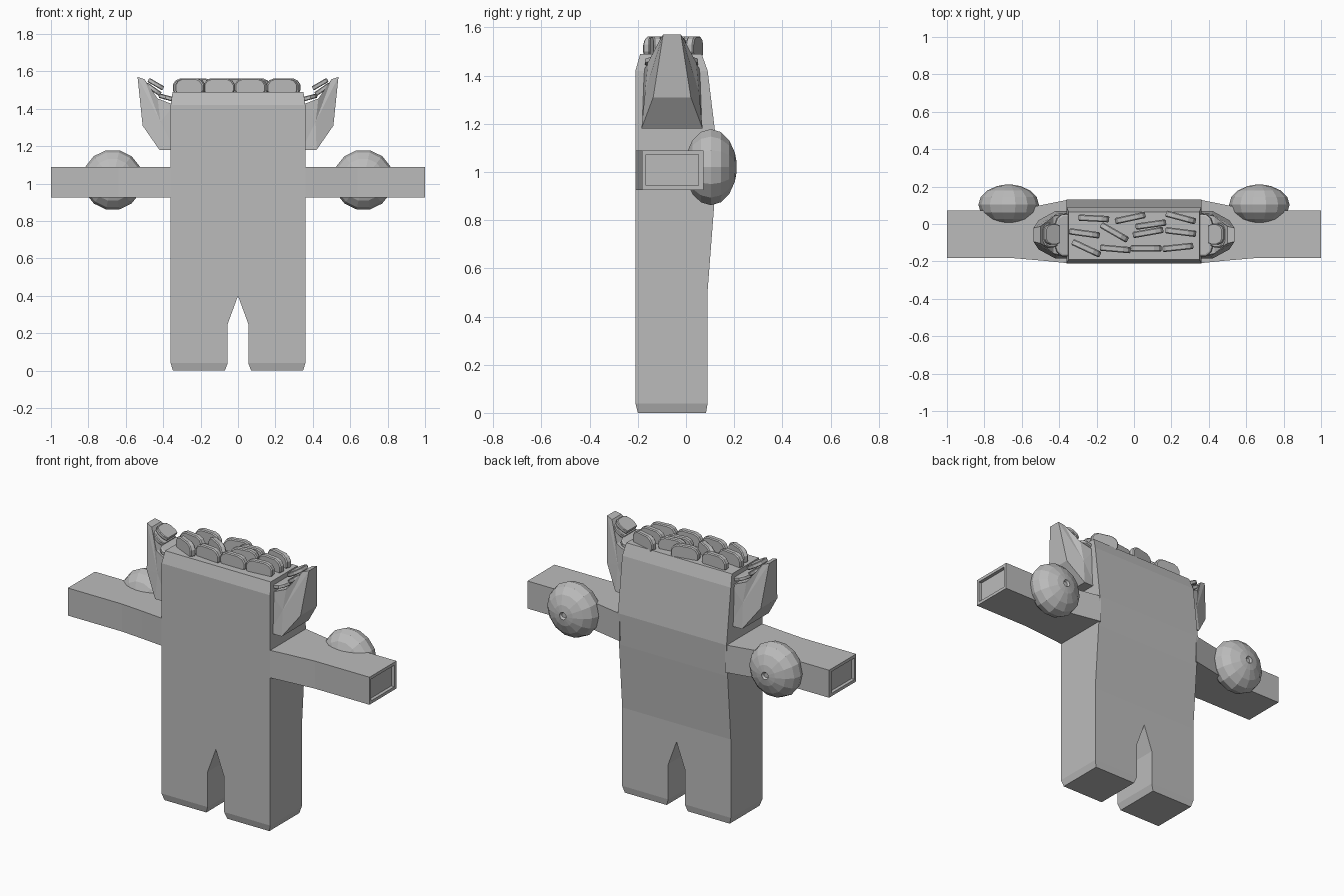
import bpy, bmesh, math
from mathutils import Matrix, Vector

if "Cube" in bpy.data.objects:
    bpy.data.objects.remove(bpy.data.objects["Cube"])

grey = bpy.data.materials.new("stone grey")
grey.diffuse_color = (0.5, 0.5, 0.5, 1)
grey.use_nodes = True
grey.node_tree.nodes["Principled BSDF"].inputs["Base Color"].default_value = grey.diffuse_color


def finish(name, bm, mirror=False):
    bmesh.ops.recalc_face_normals(bm, faces=bm.faces)
    me = bpy.data.meshes.new(name)
    bm.to_mesh(me)
    bm.free()
    me.materials.append(grey)
    ob = bpy.data.objects.new(name, me)
    bpy.context.collection.objects.link(ob)
    if mirror:
        ob.modifiers.new("Mirror", 'MIRROR')
    return ob


def loft(rings):
    """Join equal-length rings of points with faces and cap both ends."""
    bm = bmesh.new()
    vs = [[bm.verts.new(p) for p in r] for r in rings]
    n = len(vs[0])
    for a, b in zip(vs, vs[1:]):
        for i in range(n):
            j = (i + 1) % n
            bm.faces.new((a[i], a[j], b[j], b[i]))
    bm.faces.new(vs[0])
    bm.faces.new(vs[-1])
    return bm


# Body with two legs: stacked rectangles (z, x0, x1, y0, y1), right half mirrored
levels = [(0, .07, .348, -.2, .083), (.04, .055, .36, -.21, .09),
          (.25, .055, .36, -.21, .09), (.40, 0, .36, -.21, .09),
          (.51, 0, .36, -.21, .09), (.9, 0, .36, -.21, .12),
          (1.09, 0, .36, -.21, .13), (1.42, 0, .36, -.21, .09),
          (1.49, 0, .35, -.19, .065)]
bm = loft([[(x0, y0, z), (x1, y0, z), (x1, y1, z), (x0, y1, z)]
           for z, x0, x1, y0, y1 in levels])
bmesh.ops.recalc_face_normals(bm, faces=bm.faces)
seam = [f for f in bm.faces if all(abs(v.co.x) < 1e-5 for v in f.verts)]
bmesh.ops.delete(bm, geom=seam, context='FACES')
finish("body", bm, True)

# Arms, tapering away from the body, with a recessed end
sections = [(.35, -.21, .13, .925, 1.09), (.5, -.195, .10, .925, 1.09),
            (.64, -.183, .073, .925, 1.09), (1, -.183, .073, .925, 1.09),
            (1, -.167, .052, .943, 1.072), (.98, -.167, .052, .943, 1.072)]
bm = loft([[(x, y0, z0), (x, y1, z0), (x, y1, z1), (x, y0, z1)]
           for x, y0, y1, z0, z1 in sections])
finish("arm", bm, True)

# Round lumps behind the arms, poles along y, with a small dimple at the back
outline = [(-.105, .035)]
for k in range(1, 8):
    a = math.pi * k / 8
    outline.append((-.108 * math.cos(a), .162 * math.sin(a)))
outline += [(.107, .022), (.095, .014)]
bm = loft([[(.67 + r * math.cos(2 * math.pi * i / 14), .103 + y,
             1.02 + r * math.sin(2 * math.pi * i / 14)) for i in range(14)]
           for y, r in outline])
finish("arm_lump", bm, True)

# Side horns: profile in x and z, with a half width in y at each point
horn = [(.34, 1.18, .127), (.42, 1.18, .127), (.51, 1.31, .078),
        (.537, 1.57, .037), (.50, 1.558, .045), (.43, 1.455, .10), (.34, 1.42, .118)]
mid = -.058
bm = bmesh.new()
front = [bm.verts.new((x, mid - w, z)) for x, z, w in horn]
back = [bm.verts.new((x, mid + w, z)) for x, z, w in horn]
for i in range(len(horn)):
    j = (i + 1) % len(horn)
    bm.faces.new((front[i], front[j], back[j], back[i]))
for side, s in ((front, -1), (back, 1)):
    hub = bm.verts.new((.415, mid + s * .112, 1.33))
    for i in range(len(horn)):
        bm.faces.new((side[i], side[(i + 1) % len(horn)], hub))
finish("side_horn", bm, True)


def slab(name, width, height, thick, matrix, mirror=False):
    """Flat plate with a rounded top, narrowing towards its edge."""
    w, h = width / 2, height
    shape = [(-.85, -.15), (.85, -.15), (1, .15), (1, .55), (.82, .85), (.5, 1),
             (-.5, 1), (-.82, .85), (-1, .55), (-1, .15)]
    rings = []
    for y, s in ((-thick / 2, .93), (-thick / 3, 1), (thick / 3, 1), (thick / 2, .93)):
        rings.append([matrix @ Vector((x * w * s, y, z * h * s)) for x, z in shape])
    finish(name, loft(rings), mirror)


# Upright plates on the top: x, y, turn in degrees
plates = [(-.215, .03, -3), (-.02, .032, 12), (.25, .035, -15), (.09, -.003, 8),
          (-.265, -.05, -8), (-.105, -.045, -30), (.075, -.045, 10), (.25, -.043, -7),
          (-.255, -.13, -25), (-.10, -.133, -5), (.065, -.13, 0), (.235, -.125, 6)]
for x, y, turn in plates:
    slab("top_plate", .165, .075, .034,
         Matrix.Translation((x, y, 1.488)) @ Matrix.Rotation(math.radians(turn), 4, 'Z'))

# Small tilted plates in the hollow of each horn: x, y, z, width, tilt
for x, y, z, width, tilt in [(.41, -.055, 1.515, .11, 60), (.425, -.06, 1.485, .13, 55),
                             (.345, -.06, 1.45, .22, 75)]:
    m = (Matrix.Translation((x, y, z)) @ Matrix.Rotation(math.radians(tilt), 4, 'Y')
         @ Matrix.Rotation(math.radians(90), 4, 'Z'))
    slab("horn_plate", width, .08, .024, m, True)
